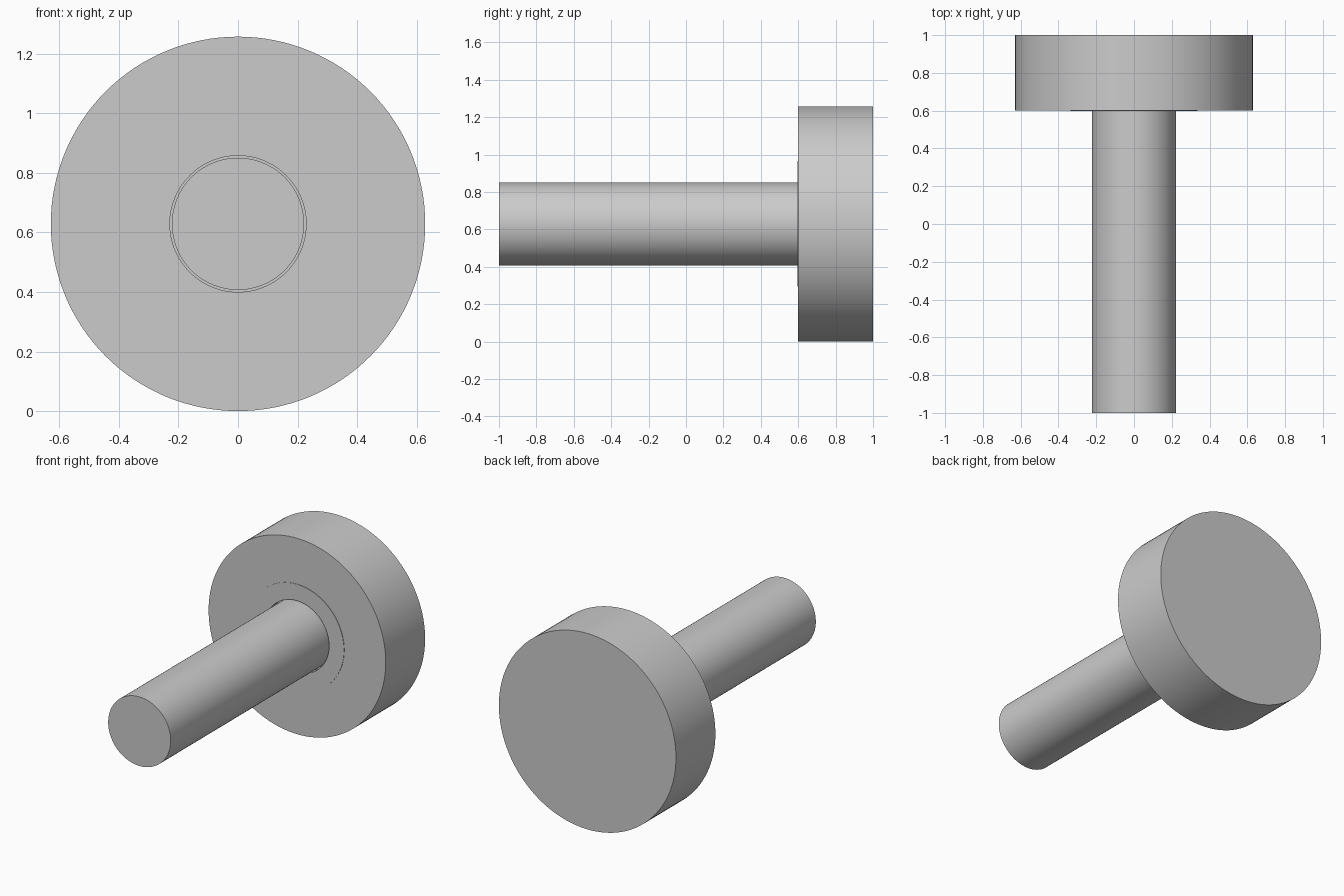
import bpy, bmesh, math

if "Cube" in bpy.data.objects:
    bpy.data.objects.remove(bpy.data.objects["Cube"])

AXIS_Z = 0.629
SIDES = 128

grey = bpy.data.materials.new("plain_grey")
grey.diffuse_color = (0.6, 0.6, 0.6, 1)
grey.use_nodes = True
grey.node_tree.nodes["Principled BSDF"].inputs["Base Color"].default_value = grey.diffuse_color


def lathe(name, profile):
    """Turn (radius, y) points around the horizontal y axis."""
    bm = bmesh.new()
    verts = [bm.verts.new((r, y, 0)) for r, y in profile]
    edges = [bm.edges.new(pair) for pair in zip(verts, verts[1:])]
    bmesh.ops.spin(bm, geom=verts + edges, cent=(0, 0, 0), axis=(0, 1, 0),
                   angle=2 * math.pi, steps=SIDES, use_merge=True)
    bmesh.ops.remove_doubles(bm, verts=bm.verts, dist=1e-5)
    bmesh.ops.recalc_face_normals(bm, faces=bm.faces)
    mesh = bpy.data.meshes.new(name)
    bm.to_mesh(mesh)
    bm.free()
    mesh.materials.append(grey)
    obj = bpy.data.objects.new(name, mesh)
    obj.location.z = AXIS_Z
    bpy.context.collection.objects.link(obj)
    bpy.ops.object.select_all(action='DESELECT')
    obj.select_set(True)
    bpy.context.view_layer.objects.active = obj
    bpy.ops.object.shade_smooth_by_angle(angle=math.radians(30))
    return obj


# Round head with a thin raised boss and a narrow clearance groove
lathe("head", [(0, 1), (0.629, 1), (0.629, 0.6), (0.335, 0.6), (0.335, 0.597),
               (0.229, 0.597), (0.229, 0.64), (0, 0.64)])

# Straight shaft seated in the head
lathe("shaft", [(0, -1), (0.222, -1), (0.222, 0.64), (0, 0.64)])
